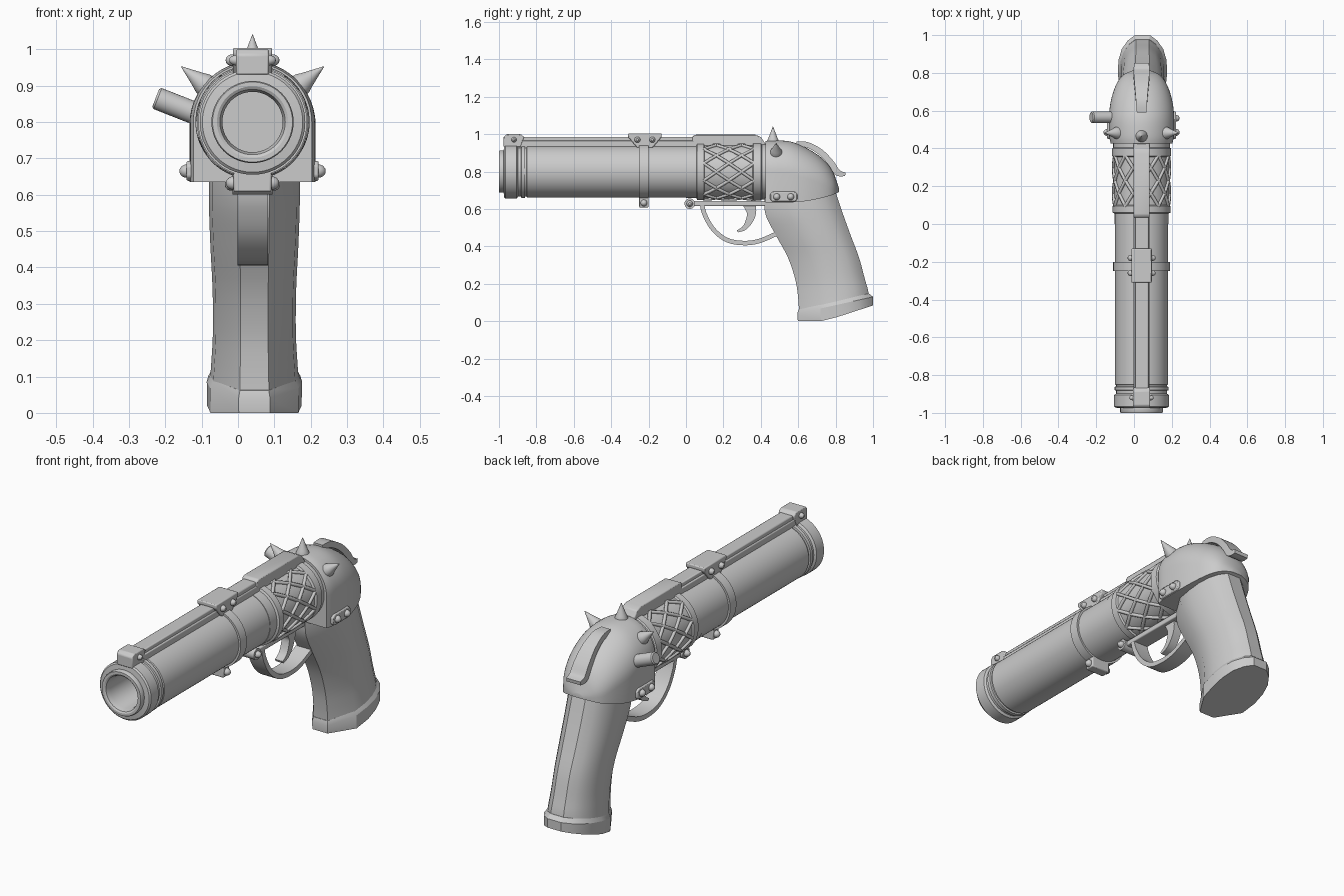
import bpy, bmesh, math
from mathutils import Vector as V

if "Cube" in bpy.data.objects:
    bpy.data.objects.remove(bpy.data.objects["Cube"])

CX, CZ = 0.04, 0.80          # barrel axis

def loft(name, rings, angle=32, bevel=0):
    """Skin a list of closed rings and cap both ends."""
    bm = bmesh.new()
    vs = [[bm.verts.new(p) for p in r] for r in rings]
    n = len(vs[0])
    for a, b in zip(vs, vs[1:]):
        for i in range(n):
            bm.faces.new((a[i], a[(i + 1) % n], b[(i + 1) % n], b[i]))
    bm.faces.new(vs[0][::-1])
    bm.faces.new(vs[-1])
    bmesh.ops.recalc_face_normals(bm, faces=bm.faces)
    me = bpy.data.meshes.new(name)
    bm.to_mesh(me)
    bm.free()
    me.shade_smooth()
    me.set_sharp_from_angle(angle=math.radians(angle))
    ob = bpy.data.objects.new(name, me)
    bpy.context.collection.objects.link(ob)
    if bevel:
        m = ob.modifiers.new("bevel", 'BEVEL')
        m.width, m.segments = bevel, 2
    return ob

def rod(name, p, q, profile, n=24):
    """Turned part: profile of (distance from p towards q, radius)."""
    p, q = V(p), V(q)
    d = (q - p).normalized()
    u = d.orthogonal().normalized()
    w = d.cross(u)
    ts = [2 * math.pi * i / n for i in range(n)]
    return loft(name, [[p + d * t + (u * math.cos(a) + w * math.sin(a)) * r for a in ts]
                       for t, r in profile])

def lathe(name, profile):
    return rod(name, (CX, 0, CZ), (CX, 1, CZ), profile, 56)

def prism(name, yz, hw, x=CX, bevel=0.005):
    return loft(name, [[V((x + s * hw, y, z)) for y, z in yz] for s in (-1, 1)], bevel=bevel)

def box(y0, y1, z0, z1):
    return [(y0, z0), (y1, z0), (y1, z1), (y0, z1)]

def smooth(pts, k=6):
    """Catmull-Rom through tuples of any length."""
    P = [pts[0]] + list(pts) + [pts[-1]]
    out = []
    for i in range(1, len(P) - 2):
        for j in range(k):
            t = j / k
            out.append(tuple(.5 * (2 * b + (c - a) * t + (2 * a - 5 * b + 4 * c - d) * t * t
                                   + (3 * b - a - 3 * c + d) * t ** 3)
                             for a, b, c, d in zip(*P[i - 1:i + 3])))
    return out + [tuple(pts[-1])]

def ribbon(name, pts):
    """Strap in the yz plane; points are (y, z, thickness, half width)."""
    pts = smooth(pts)
    rings = []
    for i, (y, z, t, h) in enumerate(pts):
        a, b = pts[max(i - 1, 0)], pts[min(i + 1, len(pts) - 1)]
        d = V((0, b[0] - a[0], b[1] - a[1])).normalized()
        nrm = V((0, -d.z, d.y)) * t / 2
        c = V((CX, y, z))
        rings.append([c + V((sx * h, 0, 0)) + nrm * sn
                      for sx, sn in ((-1, -1), (1, -1), (1, 1), (-1, 1))])
    return loft(name, rings)

def screws(name, y, z, dx, r=0.02):
    """Domed screw heads on both sides."""
    for s, side in ((-1, "left"), (1, "right")):
        p = (CX + s * dx, y, z)
        rod(f"{name}_{side}", p, (p[0] + s, y, z),
            [(-.02, r), (.006, r), (.014, r * .8), (.02, r * .4), (.021, r * .05)], 16)

# Barrel with hollow bore and muzzle rings
lathe("barrel", [(-.35, .083), (-.97, .083), (-.995, .09), (-1, .098), (-1, .11), (-.995, .113),
                 (-.975, .113), (-.972, .138), (-.965, .145), (-.905, .145), (-.898, .134),
                 (-.882, .134), (-.88, .142), (-.862, .142), (-.86, .134), (-.853, .134),
                 (-.85, .14), (.07, .14)])

# Cylinder core with collars, wrapped in a diagonal lattice
lathe("cylinder", [(.0, .13), (.0, .142), (.055, .142), (.06, .153), (.095, .153), (.1, .145),
                   (.355, .145), (.36, .156), (.40, .156), (.405, .15), (.44, .15)])
N = 10
cu = bpy.data.curves.new("cylinder_lattice", 'CURVE')
cu.dimensions, cu.bevel_depth, cu.bevel_resolution = '3D', .009, 1
for k in range(N):
    for s in (-1, 1):
        sp = cu.splines.new('POLY')
        sp.points.add(16)
        for i, p in enumerate(sp.points):
            a = 2 * math.pi * (k + s * (i / 8 - 1)) / N + .3
            p.co = (CX + .148 * math.cos(a), .095 + .27 * i / 16, CZ + .148 * math.sin(a), 1)
bpy.context.collection.objects.link(bpy.data.objects.new("cylinder_lattice", cu))

# Rear frame: arched sections that close into a rounded back (y, half width, top, bottom)
stations = smooth([(.425, .163, .962, .635), (.47, .172, .967, .635), (.56, .173, .960, .635),
                   (.64, .165, .928, .642), (.71, .146, .885, .655), (.76, .122, .838, .668),
                   (.79, .095, .79, .678), (.808, .06, .74, .686), (.818, .025, .71, .69)], 4)
rings = []
for y, w, t, b in stations:
    h = min(w, (t - b) * .75)
    arc = [(math.cos(math.pi * i / 24), math.sin(math.pi * i / 24)) for i in range(25)]
    rings.append([V((CX + w * c, y, t - h + h * s)) for c, s in arc]
                 + [V((CX - w, y, b)), V((CX + w, y, b))])
loft("rear_frame", rings, 40)

# Grip: faceted front, rounded back
half = [(0, .33), (.3, .93), (.5, 1), (.66, .97), (.8, .84), (.91, .6), (.98, .3)]
outline = half + [(u, -x) for u, x in half[::-1]]

def grip_ring(fy, fz, by, bz, w, sag=0):
    return [V((CX + .005 + x * w, fy + (by - fy) * u / .98,
               fz + (bz - fz) * u / .98 - sag * min(u / .35, (1 - u) / .65)))
            for u, x in outline]

loft("grip", [grip_ring(*s) for s in smooth([
    (.42, .665, .79, .72, .125), (.425, .57, .835, .585, .125), (.48, .46, .88, .46, .121),
    (.545, .34, .925, .34, .115), (.585, .22, .955, .23, .114), (.60, .12, .972, .17, .118),
    (.605, .035, .98, .125, .123)], 4)], 28)
loft("grip_cap", [grip_ring(.602, .062, .978, .148, .12), grip_ring(.595, .04, 1.0, .13, .131),
                  grip_ring(.598, .0, 1.0, .085, .13, .03)], 25)

# Top rib, sights and clamp
prism("top_rib", box(-.96, .06, .93, .985), .036)
prism("rib_base", box(-.96, .06, .92, .965), .043)
prism("rear_rib", [(.035, .93), (.035, .988), (.05, .997), (.37, .997), (.40, .985), (.43, .94)], .043)
prism("front_sight", [(-.975, .93), (-.975, .985), (-.96, 1.0), (-.885, 1.0), (-.865, .985), (-.885, .93)], .045)
screws("sight_screw", -.92, .97, .043, .014)
prism("clamp_top", [(-.26, .925), (-.18, .925), (-.13, .985), (-.13, 1.004), (-.31, 1.004), (-.31, .985)], .054)
for i, y in enumerate((-.26, -.18)):
    screws(f"clamp_screw_{i}", y, .97, .053, .016)
lathe("clamp_band", [(-.25, .13), (-.25, .15), (-.2, .15), (-.2, .13)])
prism("clamp_foot", box(-.25, -.2, .608, .67), .052)
screws("foot_screw", -.225, .632, .052, .018)

# Lower strap, hinge, guard and trigger
prism("lower_strap", box(.02, .46, .615, .642), .043)
rod("hinge_pin", (CX - .055, .02, .628), (1, .02, .628), [(0, .028), (.11, .028)])
screws("hinge_screw", .02, .628, .055, .017)
ribbon("trigger_guard", [(y, z, .024, .042) for y, z in (
    (.085, .63), (.10, .57), (.145, .492), (.215, .436), (.30, .418), (.39, .428), (.50, .475))])
ribbon("trigger", [(.335, .64, .075, .022), (.35, .58, .05, .022), (.335, .53, .036, .022),
                   (.31, .497, .024, .022), (.275, .48, .012, .022)])

# Side plates with screws
plate = [(.45, .65), (.465, .638), (.58, .638), (.595, .65), (.595, .68), (.58, .693), (.465, .693), (.45, .68)]
for s, side in ((-1, "left"), (1, "right")):
    prism(f"side_plate_{side}", plate, .02, CX + s * .162)
for i, y in enumerate((.485, .56)):
    screws(f"plate_screw_{i}", y, .665, .18, .018)

# Spikes around the frame
spike = [(0, .033), (.03, .031), (.045, .024), (.105, .001)]
rod("top_spike", (CX, .465, .935), (CX, .465, 2), spike)
for s, side in ((-1, "left"), (1, "right")):
    p = V((CX + s * .113, .482, .888))
    rod(f"side_spike_{side}", p, p + V((s * .8, 0, .62)), spike)

# Side pin and hammer
rod("side_pin", (-.07, .565, .805), (-.23, .565, .868), [(0, .031), (.162, .031), (.168, .026)])
ribbon("hammer", [(.59, .945, .03, .025), (.65, .942, .03, .03), (.72, .903, .032, .036),
                  (.775, .845, .034, .041), (.81, .795, .034, .042), (.852, .785, .018, .04)])
